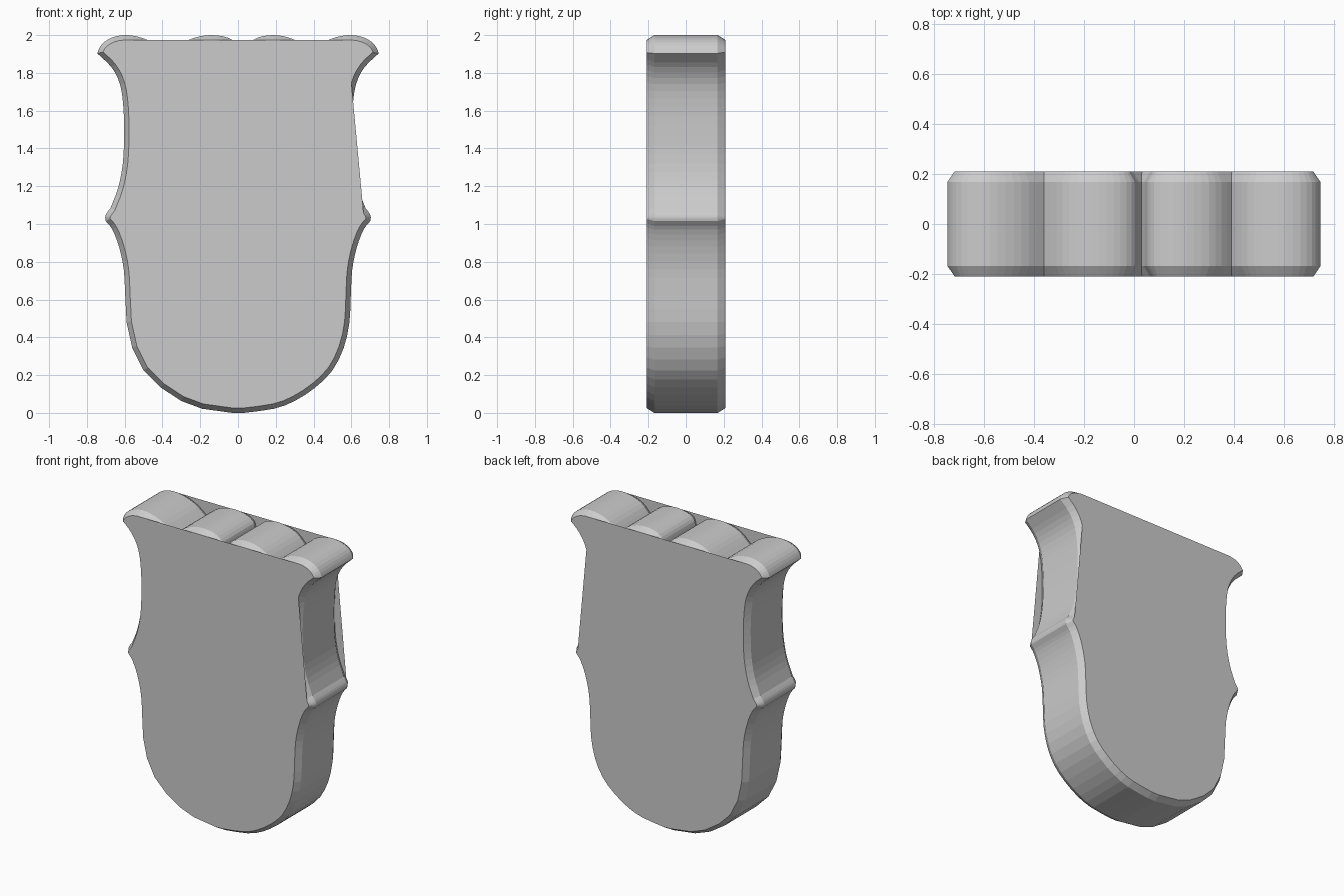
import bpy
import bmesh
from mathutils import Vector

if "Cube" in bpy.data.objects:
    bpy.data.objects.remove(bpy.data.objects["Cube"])

HALF, EDGE, INSET = 0.21, 0.168, 0.026


def smooth(points, steps=3):
    """Open Catmull-Rom curve through the points."""
    p = [Vector(q) for q in points]
    p = [p[0] * 2 - p[1]] + p + [p[-1] * 2 - p[-2]]
    out = []
    for a, b, c, d in zip(p, p[1:], p[2:], p[3:]):
        for k in range(steps):
            t = k / steps
            out.append(0.5 * (2 * b + (c - a) * t + (2 * a - 5 * b + 4 * c - d) * t * t
                              + (3 * b - a - 3 * c + d) * t ** 3))
    return out + [p[-2]]


def mirror(points):
    return [Vector((-x, z)) for x, z in reversed(points)]


# Side profile: round bottom, lower waist, small ridge, upper waist, flared tip
bottom = [(0.03, 0), (0.19, 0.022), (0.3, 0.063), (0.41, 0.135), (0.5, 0.225),
          (0.56, 0.345), (0.59, 0.48), (0.597, 0.62)]
lower = [(0.597, 0.62), (0.605, 0.76), (0.63, 0.88), (0.665, 0.97), (0.7, 1.015)]
ridge = [(0.7, 1.015), (0.703, 1.035), (0.695, 1.058), (0.675, 1.085)]
upper = [(0.675, 1.085), (0.635, 1.19), (0.61, 1.32), (0.603, 1.47), (0.607, 1.62),
         (0.625, 1.74), (0.67, 1.83), (0.745, 1.903)]

# Four finger bumps across the top, right to left
bumps = [
    [(0.745, 1.903), (0.735, 1.93), (0.71, 1.962), (0.665, 1.988), (0.605, 2.0),
     (0.545, 1.995), (0.48, 1.975), (0.43, 1.942), (0.39, 1.895)],
    [(0.39, 1.895), (0.35, 1.94), (0.3, 1.975), (0.24, 1.994), (0.185, 2.0),
     (0.13, 1.994), (0.08, 1.975), (0.054, 1.945), (0.045, 1.91), (0.03, 1.87)],
    [(0.03, 1.87), (0.012, 1.91), (0.003, 1.945), (-0.03, 1.975), (-0.08, 1.994),
     (-0.14, 2.0), (-0.2, 1.994), (-0.26, 1.975), (-0.31, 1.943), (-0.36, 1.895)],
    [(-0.36, 1.895), (-0.42, 1.943), (-0.48, 1.975), (-0.545, 1.995), (-0.605, 2.0),
     (-0.665, 1.988), (-0.71, 1.962), (-0.735, 1.93), (-0.745, 1.903)],
]

side = smooth(lower) + smooth(ridge, 2) + smooth(upper)
path = smooth(bottom, 2) + side
for b in bumps:
    path += smooth(b, 2)
path += mirror(side) + mirror(bottom)

outline = []
for p in path:
    if not outline or (p - outline[-1]).length > 1e-4:
        outline.append(p)
n = len(outline)

# Inset copy of the outline for the chamfered edge
inner = []
for i, p in enumerate(outline):
    d1 = (p - outline[i - 1]).normalized()
    d2 = (outline[(i + 1) % n] - p).normalized()
    n1, n2 = Vector((-d1.y, d1.x)), Vector((-d2.y, d2.x))
    m = (n1 + n2).normalized()
    inner.append(p + m * INSET / max(m.dot(n1), 0.75))


def make_object(name, build):
    bm = bmesh.new()
    build(bm)
    mesh = bpy.data.meshes.new(name)
    bm.to_mesh(mesh)
    bm.free()
    obj = bpy.data.objects.new(name, mesh)
    bpy.context.collection.objects.link(obj)


# Chamfered rim running all the way round
def build_rim(bm):
    loops = [[bm.verts.new((p.x, y, p.y)) for p in pts]
             for pts, y in ((inner, -HALF), (outline, -EDGE), (outline, EDGE), (inner, HALF))]
    for a, b in zip(loops, loops[1:]):
        for i in range(n):
            j = (i + 1) % n
            bm.faces.new((a[i], b[i], b[j], a[j]))


# Flat cover plates: straight across the bumps and across the right upper waist
plate = [p for p in inner
         if not (abs(p.x) < 0.59 and p.y > 1.8)
         and not (p.x > 0 and 1.06 < p.y < 1.71)]


def build_plate(y):
    def build(bm):
        verts = [bm.verts.new((p.x, y, p.y)) for p in plate]
        bm.faces.new(verts if y < 0 else verts[::-1])
    return build


make_object("rim", build_rim)
make_object("front_plate", build_plate(-HALF))
make_object("back_plate", build_plate(HALF))
